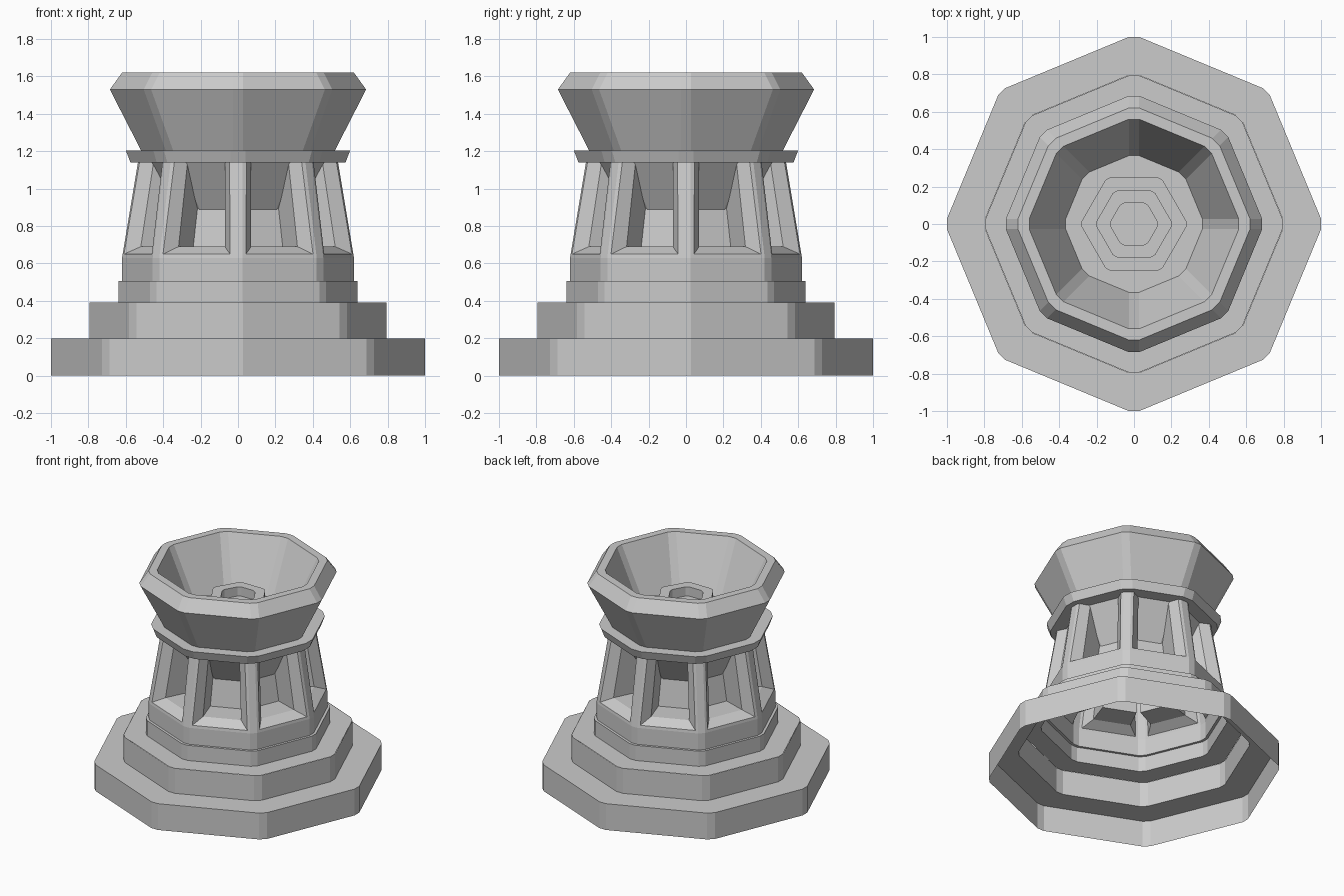
import bpy, bmesh, math
from mathutils import Vector

if "Cube" in bpy.data.objects:
    bpy.data.objects.remove(bpy.data.objects["Cube"])


def finish(name, bm):
    bmesh.ops.remove_doubles(bm, verts=bm.verts, dist=0.0005)
    bmesh.ops.recalc_face_normals(bm, faces=bm.faces)
    mesh = bpy.data.meshes.new(name)
    bm.to_mesh(mesh)
    bm.free()
    obj = bpy.data.objects.new(name, mesh)
    bpy.context.collection.objects.link(obj)
    return obj


def ring(bm, n, r, z, c):
    """Polygon with n clipped corners; c is half the clip width."""
    verts = []
    for i in range(n):
        a = 2 * math.pi * i / n
        out = Vector((math.cos(a), math.sin(a), 0))
        side = Vector((-out.y, out.x, 0))
        for s in (-c, c):
            verts.append(bm.verts.new(out * r + side * s + Vector((0, 0, z))))
    return verts


def loft(name, n, profile, c, cap_start=False, cap_end=False):
    bm = bmesh.new()
    rings = [ring(bm, n, r, z, c) for r, z in profile]
    for a, b in zip(rings, rings[1:]):
        for i in range(2 * n):
            j = (i + 1) % (2 * n)
            bm.faces.new((a[i], a[j], b[j], b[i]))
    if cap_start:
        bm.faces.new(rings[0])
    if cap_end:
        bm.faces.new(rings[-1])
    return finish(name, bm)


# Hollow stepped base, open underneath
loft("stepped_base", 8, [(1.0, 0), (1.0, 0.2), (0.795, 0.2), (0.795, 0.39)], 0.028)
loft("plinth", 8, [(0.795, 0.39), (0.64, 0.39), (0.64, 0.505), (0.62, 0.505),
                   (0.62, 0.63)], 0.025)

# Tapered wall: eight niches between clipped corner pillars
C = 0.025
Z0, Z1 = 0.63, 1.14
R0, R1 = 0.62, 0.535
bm = bmesh.new()
low, high = ring(bm, 8, R0, Z0, C), ring(bm, 8, R1, Z1, C)
for i in range(8):
    # pillar front on the clipped corner
    bm.faces.new((low[2 * i], low[2 * i + 1], high[2 * i + 1], high[2 * i]))
    # niche on the side that follows
    a, b = low[2 * i + 1], low[(2 * i + 2) % 16]
    d, e = high[2 * i + 1], high[(2 * i + 2) % 16]
    ang = math.radians(45 * i + 22.5)
    n = Vector((math.cos(ang), math.sin(ang), 0))
    t = Vector((-n.y, n.x, 0))

    def frame(d_low, w_low, z_low, d_top, w_top):
        pts = ((d_low, -w_low, z_low), (d_low, w_low, z_low),
               (d_top, w_top, Z1), (d_top, -w_top, Z1))
        return [bm.verts.new(n * q + t * s + Vector((0, 0, z))) for q, s, z in pts]

    ap0, ap1 = a.co.dot(n), d.co.dot(n)
    ap_sill = ap0 + (ap1 - ap0) * (0.02 / (Z1 - Z0))
    outer = frame(ap_sill, 0.194, 0.65, ap1, 0.160)
    inner = frame(0.507, 0.134, 0.69, 0.444, 0.108)
    back = frame(0.33, 0.122, 0.69, 0.265, 0.096)
    wall = [a, b, e, d]
    for p, q in ((wall, outer), (outer, inner), (inner, back)):
        for k, l in ((0, 1), (1, 2), (3, 0)):   # sill and two jambs, open at top
            bm.faces.new((p[k], p[l], q[l], q[k]))
    bm.faces.new(back)
finish("niche_wall", bm)

# Flared collar above the niches
loft("collar", 8, [(0.47, 1.14), (0.575, 1.14), (0.60, 1.205), (0.51, 1.205)], 0.04)

# Bowl with its underside running down behind the niches
loft("bowl", 8, [(0.31, 0.88), (0.516, 1.2), (0.685, 1.53), (0.62, 1.62),
                 (0.56, 1.62), (0.365, 1.2)], 0.028, True, True)

# Stepped hexagonal socket on the bowl floor
loft("hex_socket", 6, [(0.28, 1.2), (0.28, 1.31), (0.20, 1.31), (0.20, 1.4),
                       (0.123, 1.4), (0.123, 1.33)], 0.015, False, True)
